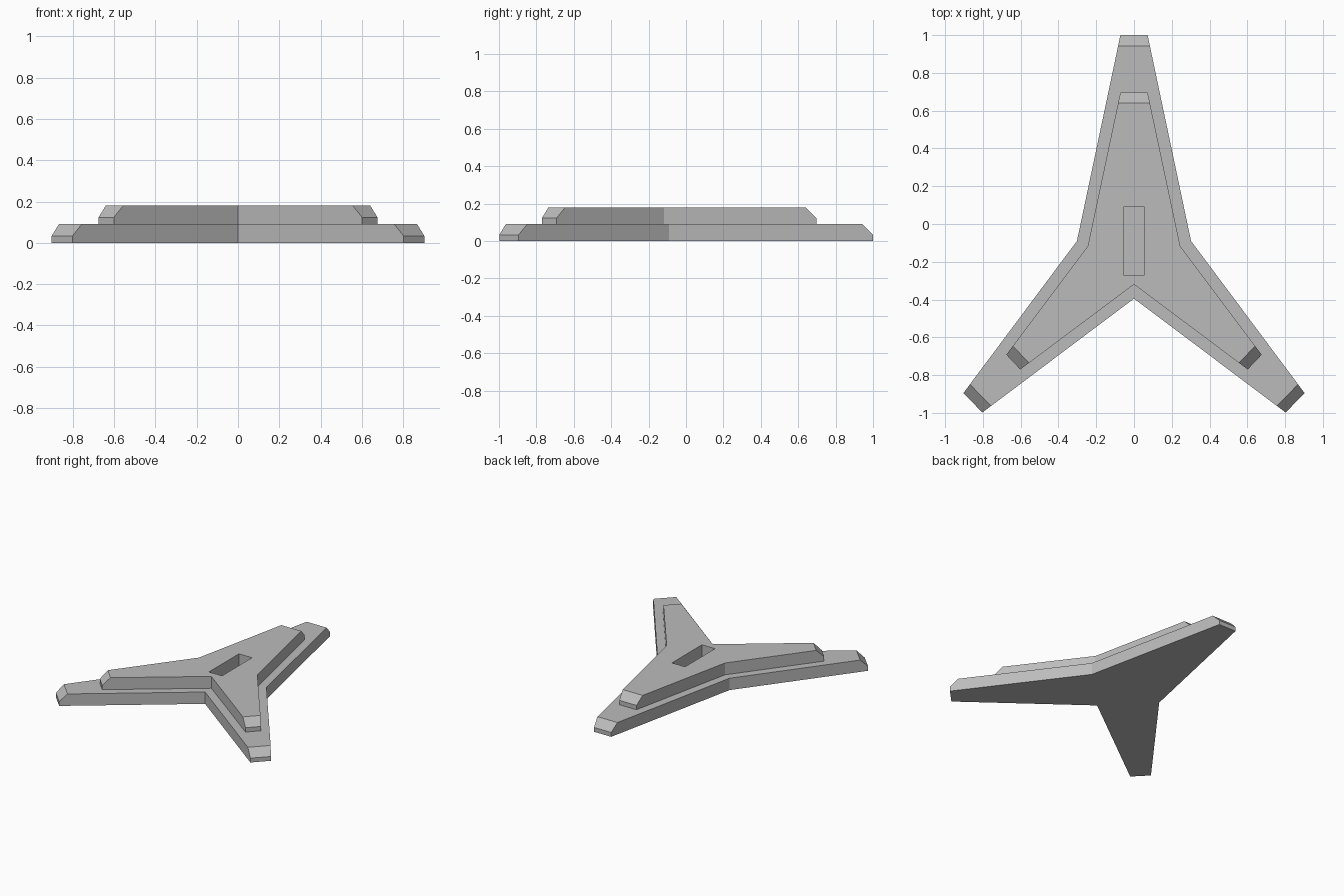
import bpy, bmesh
from mathutils import Vector

cube = bpy.data.objects.get("Cube")
if cube:
    bpy.data.objects.remove(cube, do_unlink=True)

grey = bpy.data.materials.new("plain grey")
grey.use_nodes = True
colour = (0.5, 0.5, 0.5, 1)
grey.diffuse_color = colour
grey.node_tree.nodes["Principled BSDF"].inputs["Base Color"].default_value = colour


def finish(name, bm):
    bmesh.ops.recalc_face_normals(bm, faces=bm.faces)
    mesh = bpy.data.meshes.new(name)
    bm.to_mesh(mesh)
    bm.free()
    mesh.materials.append(grey)
    obj = bpy.data.objects.new(name, mesh)
    bpy.context.collection.objects.link(obj)
    return obj


def three_armed_slab(name, half, notch_y, z, height, chamfer):
    """Extrude a mirrored outline and chamfer the top edge of each arm tip."""
    outline = half + [(0, notch_y)] + [(-x, y) for x, y in reversed(half)]
    bm = bmesh.new()
    base = bm.faces.new([bm.verts.new((x, y, z)) for x, y in outline])
    top = bmesh.ops.extrude_face_region(bm, geom=[base])["geom"]
    top_verts = [v for v in top if isinstance(v, bmesh.types.BMVert)]
    bmesh.ops.translate(bm, verts=top_verts, vec=(0, 0, height))
    if not base.is_valid or len(bm.faces) < len(outline) + 2:
        bm.faces.new([v for v in bm.verts if v not in top_verts])
    # Arm tips are the only short top edges
    tips = [e for e in bm.edges
            if all(v in top_verts for v in e.verts) and e.calc_length() < 0.2]
    bmesh.ops.recalc_face_normals(bm, faces=bm.faces)
    bmesh.ops.bevel(bm, geom=tips, offset=chamfer, segments=1,
                    affect='EDGES', profile=0.5)
    return finish(name, bm)


# Broad lower tier
three_armed_slab("lower_tier",
                 [(0.072, 1.0), (0.302, -0.09), (0.903, -0.895), (0.803, -0.998)],
                 -0.395, 0, 0.09, 0.057)

# Smaller upper tier
upper = three_armed_slab("upper_tier",
                         [(0.072, 0.697), (0.245, -0.118), (0.676, -0.692), (0.602, -0.77)],
                         -0.32, 0.09, 0.09, 0.057)

# Rectangular slot in the middle of the upper tier
bm = bmesh.new()
bmesh.ops.create_cube(bm, size=1)
bmesh.ops.scale(bm, verts=bm.verts, vec=(0.11, 0.36, 0.2))
bmesh.ops.translate(bm, verts=bm.verts, vec=Vector((0, -0.09, 0.15)))
cutter = finish("slot_cutter", bm)
cutter.hide_render = True
cutter.hide_viewport = True
cutter.display_type = 'WIRE'
slot = upper.modifiers.new("slot", 'BOOLEAN')
slot.operation = 'DIFFERENCE'
slot.solver = 'EXACT'
slot.object = cutter
